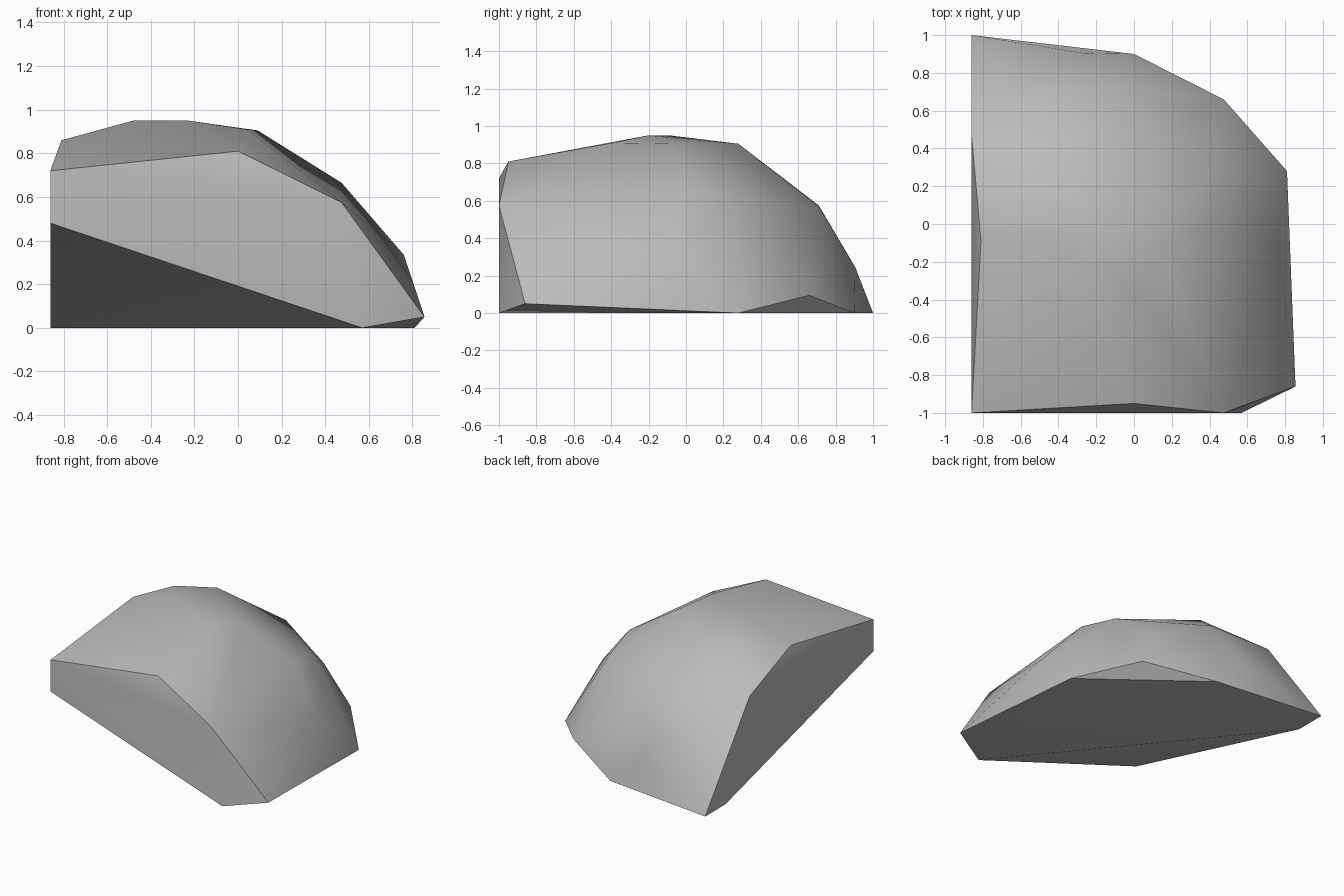
import bpy
import bmesh
import math

# Remove the default object only
default = bpy.data.objects.get("Cube")
if default:
    bpy.data.objects.remove(default, do_unlink=True)


def flat_material(name, colour):
    mat = bpy.data.materials.new(name)
    mat.use_nodes = True
    mat.diffuse_color = colour
    mat.node_tree.nodes["Principled BSDF"].inputs["Base Color"].default_value = colour
    return mat


def hull_object(name, rings, mat, crease_degrees):
    """Wrap a convex skin around corner points and smooth its gentle edges."""
    bm = bmesh.new()
    for ring in rings:
        for corner in ring:
            bm.verts.new(corner)
    result = bmesh.ops.convex_hull(bm, input=bm.verts[:])
    unused = set(result["geom_interior"] + result["geom_unused"])
    loose = [v for v in unused if isinstance(v, bmesh.types.BMVert)]
    bmesh.ops.delete(bm, geom=loose, context="VERTS")
    bmesh.ops.recalc_face_normals(bm, faces=bm.faces[:])
    mesh = bpy.data.meshes.new(name)
    bm.to_mesh(mesh)
    bm.free()
    mesh.materials.append(mat)
    obj = bpy.data.objects.new(name, mesh)
    bpy.context.collection.objects.link(obj)
    for other in bpy.context.selected_objects:
        other.select_set(False)
    obj.select_set(True)
    bpy.context.view_layer.objects.active = obj
    bpy.ops.object.shade_smooth_by_angle(angle=math.radians(crease_degrees))
    return obj


# The cut left side of the rock lies in one plane
LEFT = -0.86

# Flat base resting on the ground
base = [(LEFT, 1, 0), (LEFT, 0.76, 0), (0.57, -1, 0), (0.81, 0.28, 0), (0, 0.9, 0)]

# Broken front face
front = [(LEFT, -1, 0.48), (LEFT, -1, 0.72), (0, -0.95, 0.81),
         (0.475, -1, 0.575), (0.855, -0.86, 0.05)]

# Rounded back and side
side = [(0.475, 0.66, 0.095), (-0.27, 0.905, 0.245), (0.3, 0.59, 0.4),
        (0.76, -0.1, 0.335), (0.42, 0.29, 0.62), (0.475, 0, 0.665),
        (-0.1, 0.71, 0.57), (-0.62, 0.71, 0.575), (LEFT, 0.47, 0.705)]

# Domed crown
crown = [(-0.81, -0.09, 0.86), (-0.62, 0.13, 0.91), (-0.37, 0.28, 0.905),
         (0.09, -0.09, 0.905), (-0.48, -0.09, 0.95), (-0.23, -0.2, 0.95),
         (0.04, -0.39, 0.91)]

stone = flat_material("stone_grey", (0.5, 0.5, 0.5, 1))
hull_object("rock", [base, front, side, crown], stone, 40)
